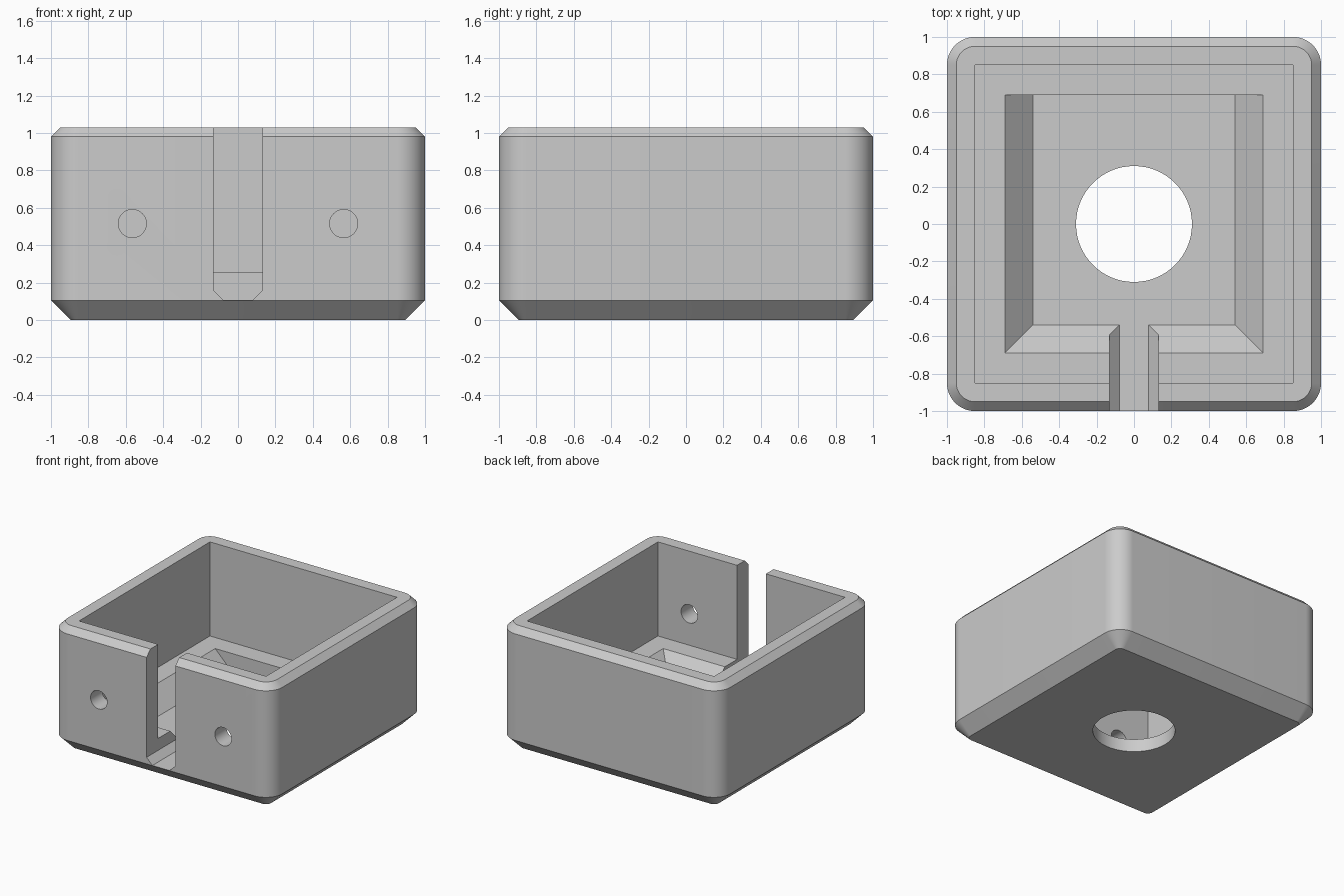
import bpy, bmesh, math
from math import radians, cos, sin

if "Cube" in bpy.data.objects:
    bpy.data.objects.remove(bpy.data.objects["Cube"], do_unlink=True)

HEIGHT = 1.03
CORNER = 0.85        # corner arc centre, also the inner wall position
FLOOR = 0.257        # ledge inside the walls
PIT = 0.106          # bottom of the recess and of the slot
SLOPE = FLOOR - PIT
SEGMENTS = 20

grey = bpy.data.materials.new("light_grey")
grey.use_nodes = True
grey.diffuse_color = (0.6, 0.6, 0.6, 1)
grey.node_tree.nodes["Principled BSDF"].inputs["Base Color"].default_value = (0.6, 0.6, 0.6, 1)


def loft(name, rings):
    """Closed solid skinned through rings with equal point counts."""
    bm = bmesh.new()
    loops = [[bm.verts.new(p) for p in ring] for ring in rings]
    for a, b in zip(loops, loops[1:]):
        for i in range(len(a)):
            j = (i + 1) % len(a)
            bm.faces.new((a[i], a[j], b[j], b[i]))
    bm.faces.new(loops[0][::-1])
    bm.faces.new(loops[-1])
    bmesh.ops.recalc_face_normals(bm, faces=bm.faces)
    mesh = bpy.data.meshes.new(name)
    bm.to_mesh(mesh)
    bm.free()
    obj = bpy.data.objects.new(name, mesh)
    bpy.context.collection.objects.link(obj)
    return obj


def rounded_square(radius, z):
    ring = []
    for quarter, (sx, sy) in enumerate(((1, 1), (-1, 1), (-1, -1), (1, -1))):
        for i in range(SEGMENTS + 1):
            a = radians(90) * (quarter + i / SEGMENTS)
            ring.append((sx * CORNER + radius * cos(a), sy * CORNER + radius * sin(a), z))
    return ring


def rectangle(x, front, back, z):
    return [(-x, front, z), (x, front, z), (x, back, z), (-x, back, z)]


def circle(radius, place):
    return [place(radius * cos(a), radius * sin(a))
            for a in (math.tau * i / 64 for i in range(64))]


# Outer body with a rounded plan and chamfered rims
body = loft("open_box", [rounded_square(r, z) for r, z in
                         ((0.045, 0), (0.15, 0.105), (0.15, 0.98), (0.10, HEIGHT))])

# Main cavity
cutters = [loft("cavity_cutter", [rectangle(CORNER, -CORNER, CORNER, z) for z in (FLOOR, 1.3)])]

# Recess in the floor: three sloped sides, upright back
low, top = 0.54, 0.54 + SLOPE
cutters.append(loft("recess_cutter", [rectangle(low, -low, top, PIT),
                                      rectangle(top, -top, top, FLOOR),
                                      rectangle(top, -top, top, 0.5)]))

# Front slot with chamfered lower edges
half = [(0.078, PIT), (0.131, PIT + 0.053), (0.131, 1.3)]
profile = half + [(-x, z) for x, z in reversed(half)]
cutters.append(loft("slot_cutter", [[(x, y, z) for x, z in profile] for y in (-1.2, -0.45)]))

# Round opening in the base
cutters.append(loft("base_hole_cutter", [circle(0.31, lambda u, v: (u, v, z)) for z in (-0.2, 0.2)]))

# Two screw holes through the front wall
for side in (-1, 1):
    cutters.append(loft("screw_hole_cutter",
                        [circle(0.075, lambda u, v: (side * 0.565 + u, y, 0.515 + v))
                         for y in (-1.2, -0.7)]))

# Cut the body, then discard the cutters
bpy.ops.object.select_all(action='DESELECT')
bpy.context.view_layer.objects.active = body
body.select_set(True)
for cutter in cutters:
    cut = body.modifiers.new("cut", 'BOOLEAN')
    cut.operation = 'DIFFERENCE'
    cut.solver = 'EXACT'
    cut.object = cutter
    bpy.ops.object.modifier_apply(modifier=cut.name)
    bpy.data.objects.remove(cutter, do_unlink=True)

body.data.materials.clear()
body.data.materials.append(grey)
bpy.ops.object.shade_smooth_by_angle(angle=radians(30))
